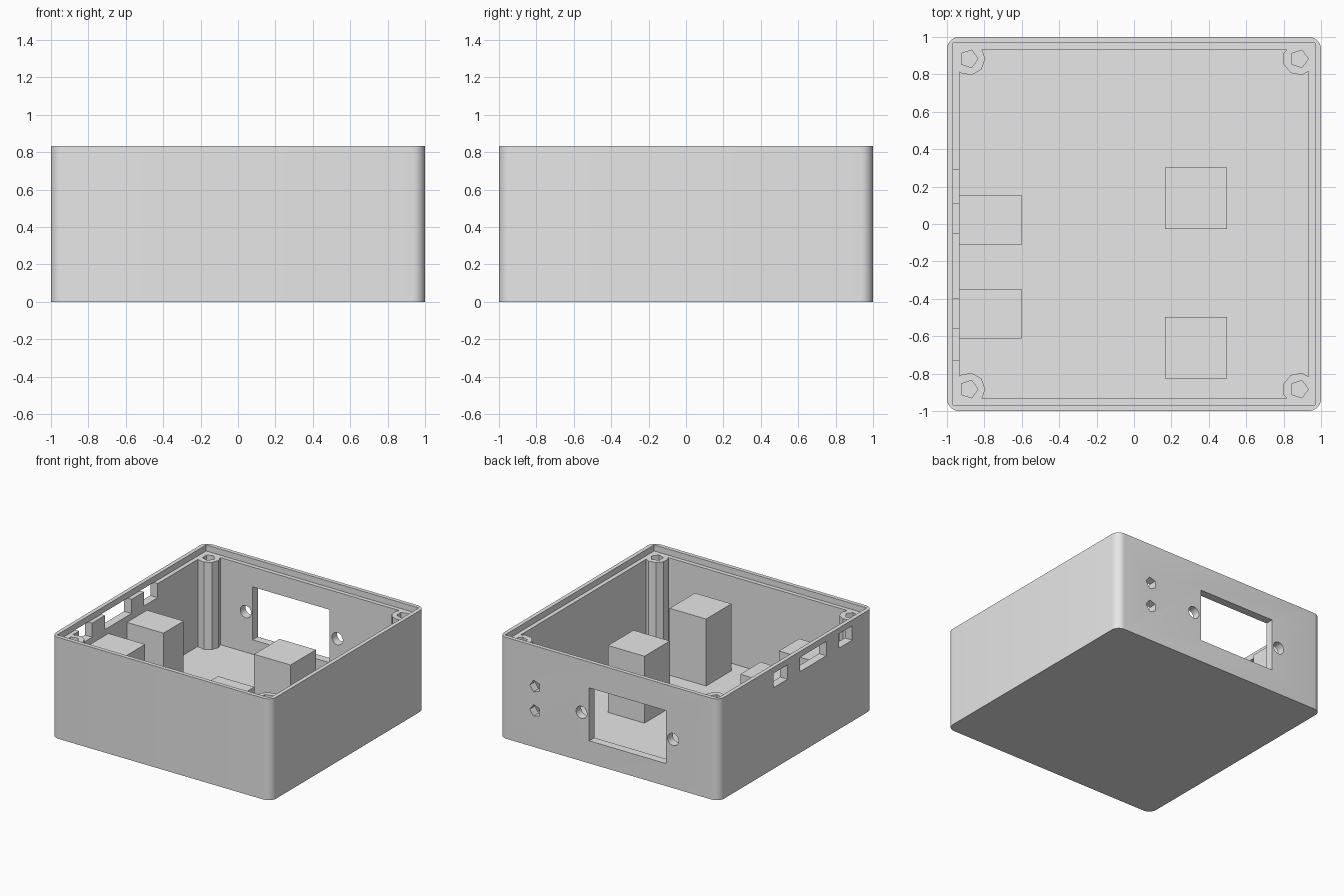
import bpy, bmesh, math
from mathutils import Matrix

cube = bpy.data.objects.get("Cube")
if cube:
    bpy.data.objects.remove(cube, do_unlink=True)

HEIGHT, FLOOR, LEDGE = 0.833, 0.067, 0.783
INNER, LIP, CORNER = 0.933, 0.967, 0.067

grey = bpy.data.materials.new("light_grey_plastic")
grey.use_nodes = True
grey.diffuse_color = (0.8, 0.8, 0.8, 1)
grey.node_tree.nodes["Principled BSDF"].inputs["Base Color"].default_value = (0.8, 0.8, 0.8, 1)


def prism(name, points, z0, z1, matrix=None):
    """Extrude a flat outline from z0 to z1."""
    bm = bmesh.new()
    face = bm.faces.new([bm.verts.new((x, y, z0)) for x, y in points])
    top = bmesh.ops.extrude_face_region(bm, geom=[face])["geom"]
    bmesh.ops.translate(bm, vec=(0, 0, z1 - z0),
                        verts=[g for g in top if isinstance(g, bmesh.types.BMVert)])
    if matrix:
        bm.transform(matrix)
    bmesh.ops.recalc_face_normals(bm, faces=bm.faces)
    mesh = bpy.data.meshes.new(name)
    bm.to_mesh(mesh)
    bm.free()
    mesh.materials.append(grey)
    ob = bpy.data.objects.new(name, mesh)
    bpy.context.collection.objects.link(ob)
    return ob


def box(name, x0, x1, y0, y1, z0, z1):
    return prism(name, [(x0, y0), (x1, y0), (x1, y1), (x0, y1)], z0, z1)


def ring(sides, radius, cx=0, cy=0):
    return [(cx + radius * math.cos(math.tau * i / sides),
             cy + radius * math.sin(math.tau * i / sides)) for i in range(sides)]


def combine(target, other, operation):
    """Apply a boolean and discard the helper."""
    other.hide_render = True
    mod = target.modifiers.new("boolean", "BOOLEAN")
    mod.operation, mod.solver, mod.object = operation, "EXACT", other
    bpy.context.view_layer.objects.active = target
    bpy.ops.object.modifier_apply(modifier=mod.name)
    bpy.data.objects.remove(other, do_unlink=True)


# Outer shell with rounded vertical corners
outline = []
for quarter in range(4):
    mid = math.pi / 4 + quarter * math.pi / 2
    cx = math.copysign(1 - CORNER, math.cos(mid))
    cy = math.copysign(1 - CORNER, math.sin(mid))
    for step in range(9):
        a = (quarter + step / 8) * math.pi / 2
        outline.append((cx + CORNER * math.cos(a), cy + CORNER * math.sin(a)))
case = prism("enclosure", outline, 0, HEIGHT)

# Cavity and lid recess
combine(case, box("cavity", -INNER, INNER, -INNER, INNER, FLOOR, 1), "DIFFERENCE")
combine(case, box("lid_recess", -LIP, LIP, -LIP, LIP, LEDGE, 1), "DIFFERENCE")

# Corner screw posts, each with a five-sided pilot hole
corners = [(sx * 0.883, sy * 0.883) for sx in (-1, 1) for sy in (-1, 1)]
for x, y in corners:
    combine(case, prism("post", ring(9, 0.088, x, y), FLOOR / 2, LEDGE), "UNION")
for x, y in corners:
    combine(case, prism("pilot", ring(5, 0.049, x, y), FLOOR, 1), "DIFFERENCE")

# Back wall: socket window, its two round screw holes, two small holes
combine(case, box("window", -0.52, 0.18, 0.9, 1.1, 0.185, 0.62), "DIFFERENCE")
upright = Matrix.Rotation(math.pi / 2, 4, "X")
for x, z, sides in ((-0.583, 0.4, 32), (0.25, 0.4, 32), (0.67, 0.3, 5), (0.67, 0.5, 5)):
    combine(case, prism("hole", ring(sides, 0.05, x, z), -1.1, -0.9, upright), "DIFFERENCE")

# Connector slots in the side wall, open at the ledge
for y0, y1 in ((0.11, 0.29), (-0.395, -0.05), (-0.73, -0.56)):
    combine(case, box("slot", -1.1, -0.9, y0, y1, 0.667, 0.784), "DIFFERENCE")

# Inner support blocks
blocks = [
    box("support_block_back", 0.166, 0.497, -0.027, 0.302, FLOOR / 2, 0.617),
    box("support_block_front", 0.166, 0.497, -0.827, -0.498, FLOOR / 2, 0.617),
    box("wall_block_back", -0.95, -0.6, -0.11, 0.152, FLOOR / 2, 0.617),
    box("wall_block_front", -0.95, -0.6, -0.612, -0.349, FLOOR / 2, 0.617),
]
for block in blocks:
    combine(case, block, "UNION")

# Smooth rounded corners, crisp edges elsewhere
bpy.ops.object.select_all(action="DESELECT")
case.select_set(True)
bpy.context.view_layer.objects.active = case
bpy.ops.object.shade_smooth_by_angle(angle=math.radians(30))
